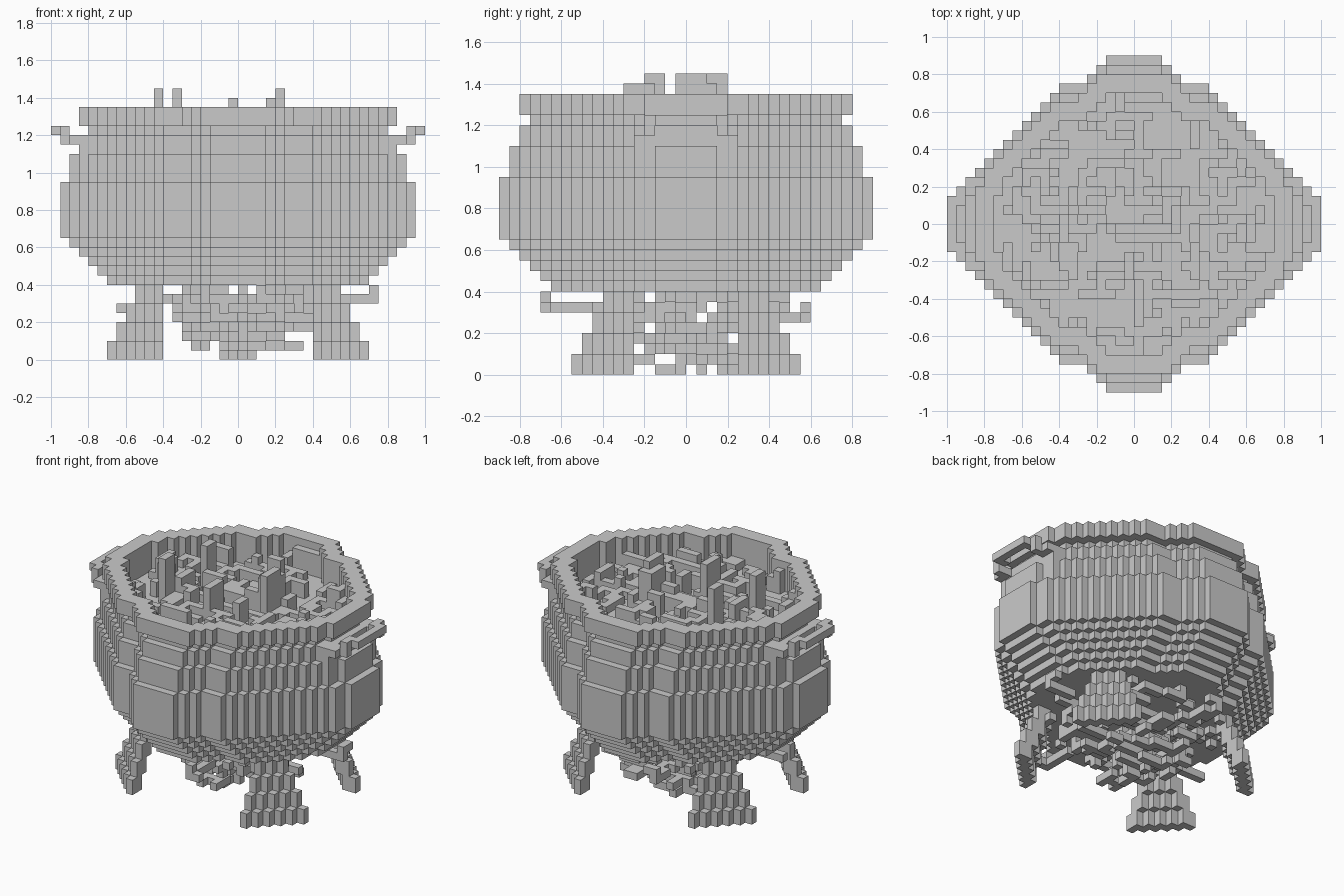
import bpy
import random
from mathutils import Vector

if "Cube" in bpy.data.objects:
    bpy.data.objects.remove(bpy.data.objects["Cube"], do_unlink=True)

UNIT = 0.05
rng = random.Random(7)

stone = bpy.data.materials.new("plain grey")
stone.use_nodes = True
grey = (0.59, 0.59, 0.59, 1)
stone.diffuse_color = grey
stone.node_tree.nodes["Principled BSDF"].inputs["Base Color"].default_value = grey


def build(name, cells):
    """Skin a set of grid cells with outward quads, leaving out hidden faces."""
    verts, faces = {}, []
    for cell in cells:
        for axis in range(3):
            for side in (0, 1):
                near = list(cell)
                near[axis] += 2 * side - 1
                if tuple(near) in cells:
                    continue
                ring = []
                for u, v in ((0, 0), (1, 0), (1, 1), (0, 1)):
                    p = list(cell)
                    p[axis] += side
                    p[(axis + 1) % 3] += u
                    p[(axis + 2) % 3] += v
                    ring.append(verts.setdefault(tuple(p), len(verts)))
                faces.append(ring if side else ring[::-1])
    mesh = bpy.data.meshes.new(name)
    mesh.from_pydata([Vector(p) * UNIT for p in verts], [], faces)
    mesh.materials.append(stone)
    obj = bpy.data.objects.new(name, mesh)
    bpy.context.collection.objects.link(obj)


def box(x0, x1, y0, y1, z0, z1):
    return {(x, y, z) for x in range(x0, x1) for y in range(y0, y1) for z in range(z0, z1)}


def mirrored(cells):
    """Repeat cells from the +x +y quarter in all four quarters."""
    return {(x if sx else -1 - x, y if sy else -1 - y, z)
            for x, y, z in cells for sx in (0, 1) for sy in (0, 1)}


def inside(x, y, inset):
    """Eight-sided stepped outline, shrunk by inset cells."""
    i = (x if x >= 0 else -1 - x) + 1
    j = (y if y >= 0 else -1 - y) + 1
    return (i + j <= 23 - inset
            and i <= 19 - inset - (j > 3)
            and j <= 18 - inset - (i > 3) - (i > 4) - (i > 5))


def disc(inset, z):
    return {(x, y, z) for x in range(-20, 20) for y in range(-20, 20) if inside(x, y, inset)}


def stick(reach):
    """Random start and footprint of a short bar along x or y."""
    x, y = rng.randint(-reach, reach - 1), rng.randint(-reach, reach - 1)
    length = rng.randint(1, 4)
    return (x, x + length, y, y + 1) if rng.random() < 0.5 else (x, x + 1, y, y + length)


# Pot: inset of each layer from the floor up to the neck
insets = [5, 4, 3, 2, 1] + [0] * 6 + [1] * 3 + [2, 2, 3]
LIQUID = 23
INNER = 4
pot = set()
for z, inset in enumerate(insets, 8):
    layer = disc(inset, z)
    if z >= LIQUID:
        layer -= disc(INNER, z)
    pot |= layer
# Lip: the neck outline grown by one cell all round
for z in (25, 26):
    pot |= {(x + dx, y + dy, z) for x, y, _ in disc(3, z)
            for dx in (-1, 0, 1) for dy in (-1, 0, 1)} - disc(INNER, z)
build("pot", pot)

# Lumpy contents: small upright blocks and short bars
contents = set()
for n in range(230):
    top = LIQUID + rng.choice((1, 1, 1, 1, 2, 2, 3))
    contents |= {c for c in box(*stick(14), LIQUID, top) if inside(c[0], c[1], INNER)}
for x, y, w, d, top in ((-9, -4, 1, 2, 29), (-7, 2, 1, 2, 29), (-1, -6, 1, 3, 28),
                        (3, 0, 2, 3, 28), (4, -1, 1, 3, 29)):
    contents |= box(x, x + w, y, y + d, LIQUID, top)
build("contents", contents)

# Handles: a bar on two stepped arms, one on each side
handle = box(19, 20, 0, 3, 24, 25) | box(18, 19, 2, 4, 24, 25)
handle |= box(18, 19, 3, 4, 23, 24) | box(16, 18, 3, 5, 23, 24) | box(16, 17, 3, 5, 22, 23)
handles = mirrored(handle)
build("left_handle", {c for c in handles if c[0] > 0})
build("right_handle", {c for c in handles if c[0] < 0})

# Legs: diagonal plates that widen and splay towards the ground
leg = set()
for z in range(8):
    band = z // 2
    for x in range(8, 14 - band):
        for y in range(5, 11 - band):
            if x + y in (18 - band, 17 - band):
                leg.add((x, y, z))
legs = mirrored(leg)
for end, sy in (("front", -1), ("back", 1)):
    for side, sx in (("left", 1), ("right", -1)):
        build(f"{end}_{side}_leg", {c for c in legs if (c[0] + 0.5) * sx > 0 and (c[1] + 0.5) * sy > 0})

# Firewood: loose sticks heaped below the pot, spreading out near the top
wood = set()
for z, count, reach in ((0, 8, 4), (1, 12, 6), (2, 18, 6), (3, 22, 7),
                        (4, 24, 7), (5, 34, 9), (6, 34, 10), (7, 12, 9)):
    for n in range(count):
        wood |= {c for c in box(*stick(reach), z, z + 1)
                 if abs(c[0]) + abs(c[1]) <= 1.5 * reach and -12 <= c[1] < 12}
# Stray sticks that reach past the legs
for x, y, w, d, z in ((11, 1, 4, 1, 6), (14, 1, 1, 2, 7), (-13, -3, 4, 1, 5),
                      (2, -13, 1, 4, 6), (2, -14, 2, 1, 6), (2, -14, 1, 1, 7),
                      (-4, 9, 1, 3, 5), (-4, 11, 2, 1, 6)):
    wood |= box(x, x + w, y, y + d, z, z + 1)
build("firewood", wood)
